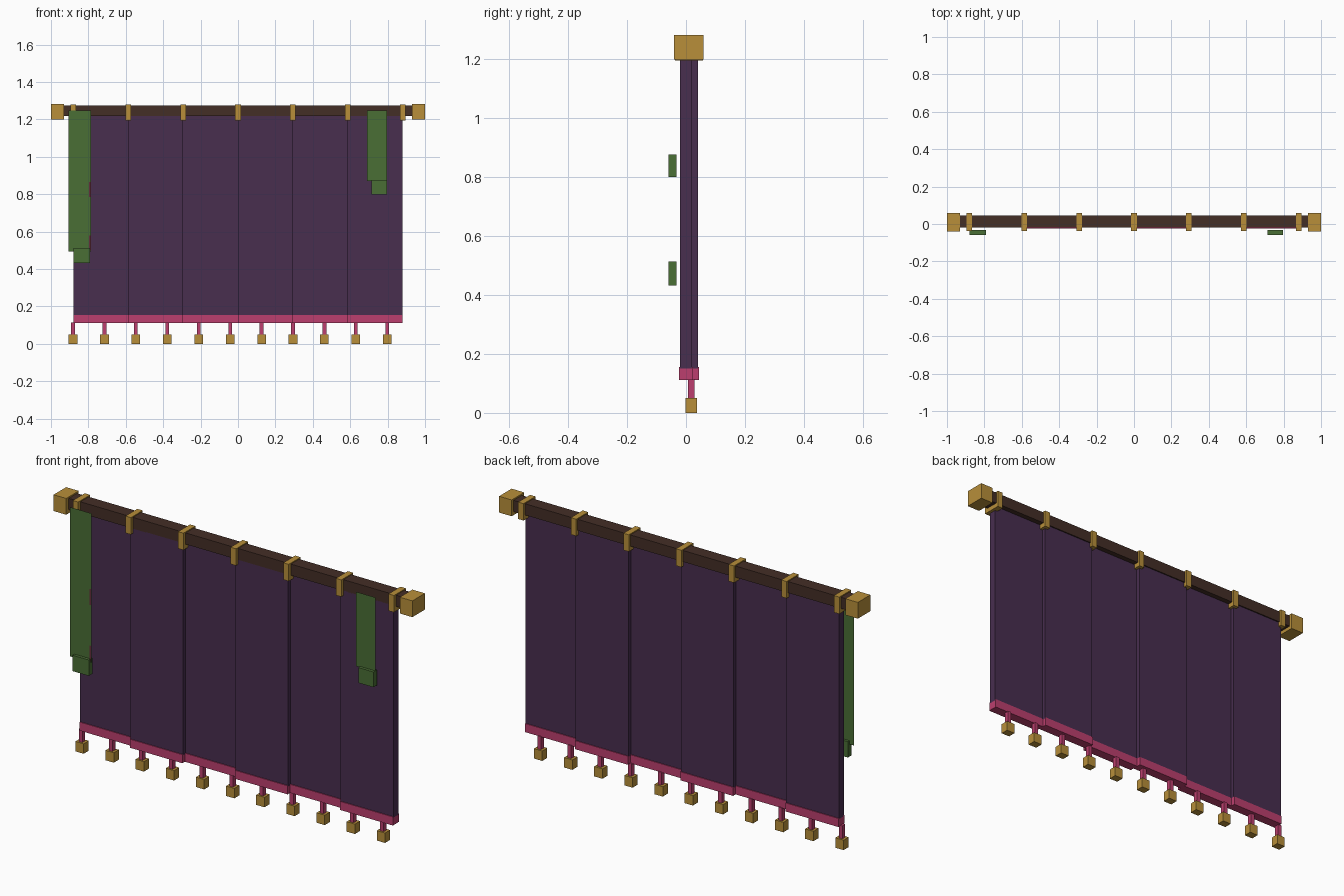
import bpy

if "Cube" in bpy.data.objects:
    bpy.data.objects.remove(bpy.data.objects["Cube"], do_unlink=True)


def material(name, *srgb):
    rgb = [((c / 255 + 0.055) / 1.055) ** 2.4 for c in srgb]
    mat = bpy.data.materials.new(name)
    mat.use_nodes = True
    mat.diffuse_color = (*rgb, 1)
    mat.node_tree.nodes["Principled BSDF"].inputs["Base Color"].default_value = (*rgb, 1)
    return mat


gold = material("gold", 184, 143, 58)
purple = material("purple cloth", 72, 46, 79)
pink = material("pink trim", 188, 63, 110)
green = material("moss green", 74, 110, 53)
wood = material("dark wood", 68, 46, 38)
maroon = material("maroon", 100, 45, 58)


def box(name, mat, x, y, z):
    """Box from (low, high) ranges on each axis."""
    ranges = (x, y, z)
    bpy.ops.mesh.primitive_cube_add(size=1, location=[(a + b) / 2 for a, b in ranges])
    ob = bpy.context.object
    ob.name = name
    ob.scale = [b - a for a, b in ranges]
    bpy.ops.object.transform_apply(location=False, rotation=False, scale=True)
    ob.data.materials.append(mat)
    return ob


def sheet(name, mat, x, y, z):
    """Flat upright sheet facing the front."""
    mesh = bpy.data.meshes.new(name)
    corners = [(x[0], y, z[0]), (x[1], y, z[0]), (x[1], y, z[1]), (x[0], y, z[1])]
    mesh.from_pydata(corners, [], [(0, 1, 2, 3)])
    mesh.materials.append(mat)
    ob = bpy.data.objects.new(name, mesh)
    bpy.context.collection.objects.link(ob)
    return ob


HALF = 0.88
PANELS = 6
WIDTH = 2 * HALF / PANELS

# Rod and its end caps
box("rod", wood, (-0.94, 0.94), (-0.02, 0.046), (1.218, 1.275))
box("right_cap", gold, (-1, -0.93), (-0.04, 0.06), (1.2, 1.282))
box("left_cap", gold, (0.93, 1), (-0.04, 0.06), (1.2, 1.282))

# Rings around the rod
for i in range(PANELS + 1):
    x = -HALF + i * WIDTH
    box("ring", gold, (x - 0.015, x + 0.015), (-0.037, 0.058), (1.195, 1.28))

# Pleated cloth panels, alternately back and forward, each with a hem
for i in range(PANELS):
    x = (-HALF + i * WIDTH, -HALF + (i + 1) * WIDTH)
    y = 0.0 if i % 2 else 0.02
    box("cloth_panel", purple, x, (y - 0.02, y + 0.02), (0.15, 1.22))
    box("hem", pink, x, (y - 0.024, y + 0.024), (0.112, 0.155))

# Tassels
for i in range(11):
    x = -0.882 + i * 0.168
    box("tassel_cord", pink, (x - 0.01, x + 0.01), (0.006, 0.029), (0.045, 0.115))
    box("tassel_end", gold, (x - 0.023, x + 0.023), (-0.002, 0.038), (0, 0.05))

# Hanging moss strips with thick tips
sheet("right_moss_strip", green, (-0.906, -0.786), -0.045, (0.495, 1.247))
box("right_moss_tip", green, (-0.88, -0.79), (-0.06, -0.032), (0.433, 0.513))
sheet("left_moss_strip", green, (0.69, 0.797), -0.045, (0.872, 1.247))
box("left_moss_tip", green, (0.713, 0.797), (-0.06, -0.032), (0.8, 0.877))

# Small worn patches on the long strip
for z in (0.54, 0.825):
    sheet("moss_patch", maroon, (-0.796, -0.786), -0.0465, (z - 0.04, z + 0.04))
